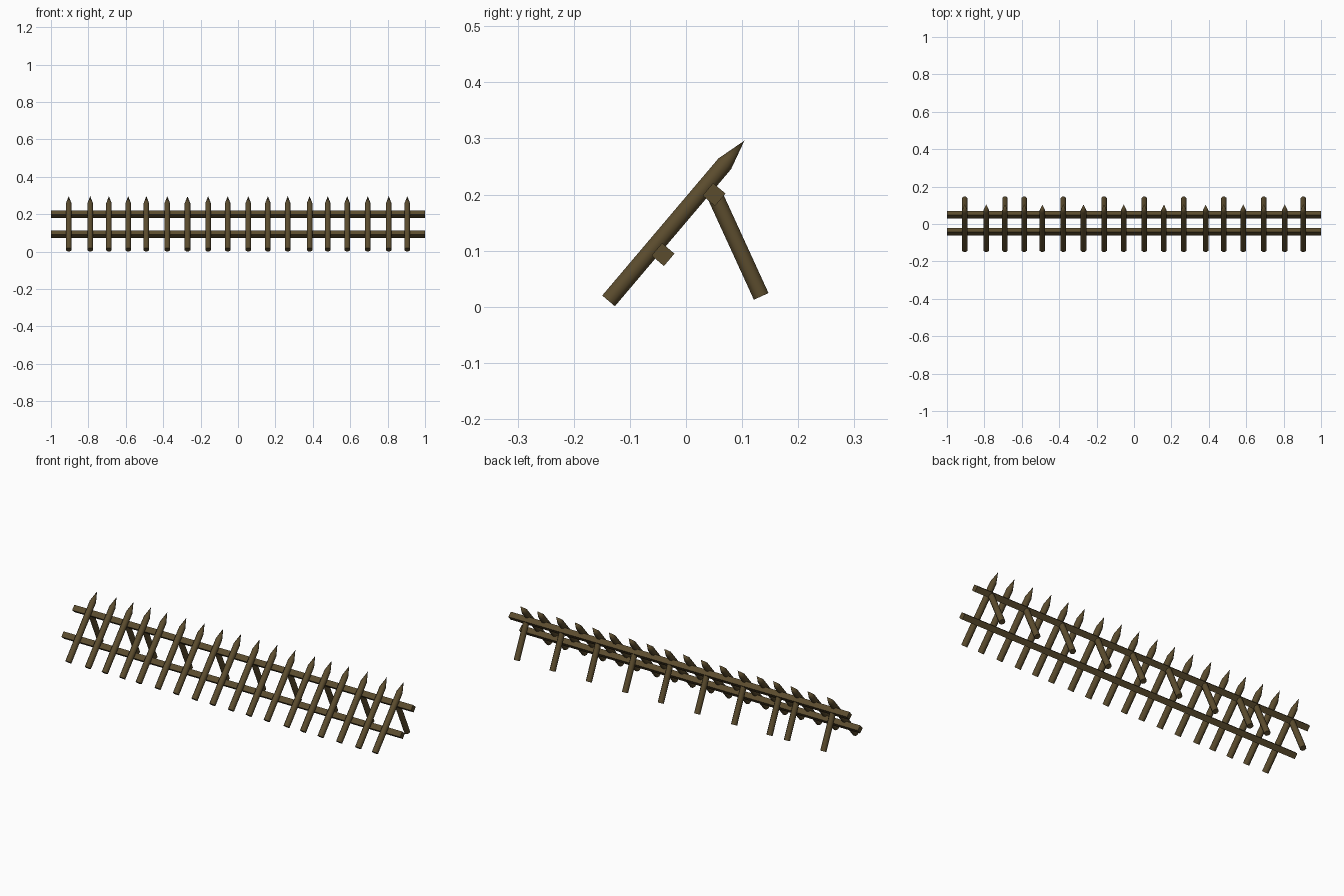
import bpy, bmesh, math
from mathutils import Vector, Matrix

cube = bpy.data.objects.get("Cube")
if cube:
    bpy.data.objects.remove(cube, do_unlink=True)

wood = bpy.data.materials.new("brown_wood")
wood.use_nodes = True
COLOUR = (0.105, 0.072, 0.027, 1)
wood.diffuse_color = COLOUR
wood.node_tree.nodes["Principled BSDF"].inputs["Base Color"].default_value = COLOUR


def pole(name, start, end, radius, sides, point=0.0):
    """Straight pole between two points, optionally sharpened at its end."""
    start, end = Vector(start), Vector(end)
    axis = end - start
    length = axis.length
    forward = axis.normalized()
    side = Vector((1, 0, 0)) if abs(forward.x) < 0.5 else Vector((0, 0.647, 0.763))
    up = forward.cross(side)
    bm = bmesh.new()
    shaft = length - point
    bmesh.ops.create_cone(bm, cap_ends=True, segments=sides, radius1=radius,
                          radius2=radius, depth=shaft,
                          matrix=Matrix.Translation((0, 0, shaft / 2))
                          @ Matrix.Rotation(math.pi / sides, 4, 'Z'))
    if point:
        cap = [f for f in bm.faces if f.normal.z > 0.9]
        tip = bmesh.ops.poke(bm, faces=cap)["verts"]
        tip[0].co.z = length
    frame = Matrix((side, up, forward)).transposed().to_4x4()
    bm.transform(Matrix.Translation(start) @ frame)
    bmesh.ops.recalc_face_normals(bm, faces=bm.faces)
    mesh = bpy.data.meshes.new(name)
    bm.to_mesh(mesh)
    bm.free()
    mesh.materials.append(wood)
    obj = bpy.data.objects.new(name, mesh)
    bpy.context.collection.objects.link(obj)
    bpy.ops.object.select_all(action='DESELECT')
    obj.select_set(True)
    bpy.context.view_layer.objects.active = obj
    bpy.ops.object.shade_smooth_by_angle(angle=math.radians(50))
    return obj


# Leaning sharpened stakes
STAKES = [-0.905, -0.79, -0.69, -0.587, -0.49, -0.378, -0.27, -0.16, -0.055,
          0.055, 0.16, 0.266, 0.383, 0.48, 0.584, 0.694, 0.806, 0.905]
for i, x in enumerate(STAKES):
    pole(f"stake_{i + 1}", (x, -0.138, 0.0105), (x, 0.104, 0.296), 0.016, 8, 0.054)

# Square rails behind the stakes
pole("lower_rail", (-1, -0.041, 0.093), (1, -0.041, 0.093), 0.0205, 4)
pole("upper_rail", (-1, 0.050, 0.200), (1, 0.050, 0.200), 0.0205, 4)

# Rear props behind some of the stakes
for n, i in enumerate((0, 2, 3, 5, 7, 9, 11, 13, 15, 17)):
    x = STAKES[i]
    pole(f"rear_prop_{n + 1}", (x, 0.134, 0.0185), (x, 0.050, 0.202), 0.0155, 8)
